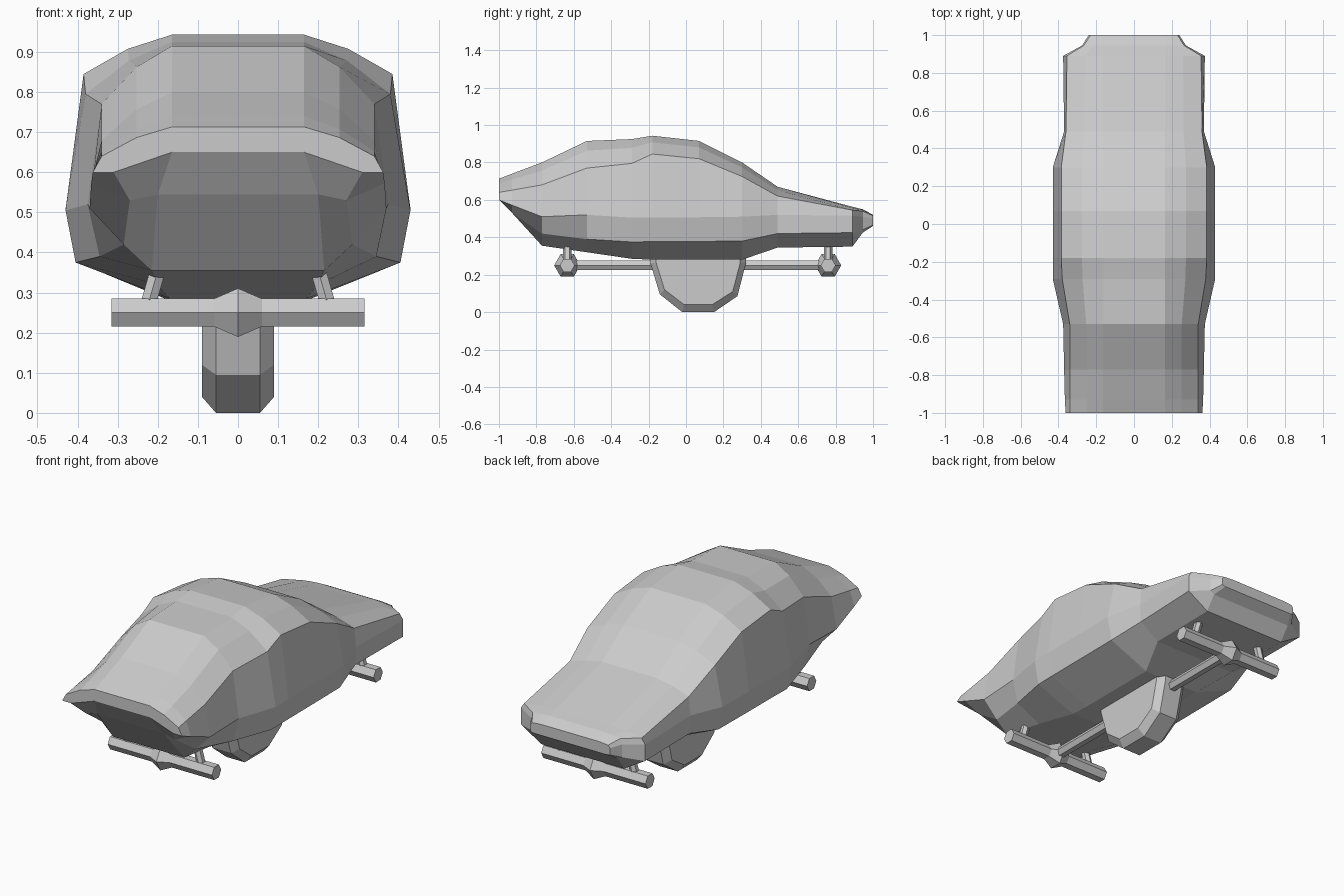
import bpy, math
from mathutils import Vector

if "Cube" in bpy.data.objects:
    bpy.data.objects.remove(bpy.data.objects["Cube"])


def make_object(name, verts, faces):
    mesh = bpy.data.meshes.new(name)
    mesh.from_pydata(verts, [], faces)
    mesh.update()
    obj = bpy.data.objects.new(name, mesh)
    bpy.context.collection.objects.link(obj)
    return obj


def loft(name, rings):
    """Skin a list of equal-length rings and cap both ends."""
    n = len(rings[0])
    verts = [p for r in rings for p in r]
    faces = [(i * n + k, i * n + (k + 1) % n, (i + 1) * n + (k + 1) % n, (i + 1) * n + k)
             for i in range(len(rings) - 1) for k in range(n)]
    faces += [tuple(reversed(range(n))), tuple(range(len(verts) - n, len(verts)))]
    obj = make_object(name, verts, faces)
    import bmesh
    bm = bmesh.new()
    bm.from_mesh(obj.data)
    bmesh.ops.recalc_face_normals(bm, faces=bm.faces)
    bm.to_mesh(obj.data)
    bm.free()
    return obj


def tube(name, start, end, stops):
    """Six-sided tube; stops are (fraction along axis, radius)."""
    a, b = Vector(start), Vector(end)
    d = (b - a).normalized()
    side = d.cross(Vector((0, 0, 1))).normalized()
    up = side.cross(d)
    rings = []
    for t, r in stops:
        rings.append([a.lerp(b, t) + side * r * math.cos(k * math.pi / 3)
                      + up * r * math.sin(k * math.pi / 3) for k in range(6)])
    return loft(name, rings)


# Hull stations: y, top z, shoulder x/z, waist x/z, lower x/z, bottom x/z
stations = [
    (-1.00, .713, .34, .64, .362, .60, .31, .60, .165, .65),
    (-.93, .74, .34, .652, .366, .572, .27, .53, .20, .545),
    (-.77, .80, .34, .68, .37, .51, .285, .42, .215, .355),
    (-.53, .915, .34, .77, .375, .52, .345, .39, .20, .32),
    (-.29, .925, .38, .795, .43, .505, .405, .375, .17, .285),
    (-.18, .943, .385, .845, .43, .507, .405, .377, .17, .28),
    (.07, .915, .385, .82, .43, .507, .405, .378, .17, .28),
    (.30, .80, .385, .725, .43, .51, .405, .38, .17, .28),
    (.49, .67, .36, .62, .37, .52, .365, .42, .25, .345),
    (.89, .563, .355, .545, .375, .515, .375, .425, .25, .35),
    (.945, .55, .265, .54, .275, .51, .275, .44, .25, .425),
    (1.00, .52, .23, .515, .24, .50, .24, .465, .22, .46),
]
rings = []
for y, tz, sx, sz, wx, wz, lx, lz, bx, bz in stations:
    half = [(.165, tz), (.165 + (sx - .165) * .5, tz - (tz - sz) * .36),
            (sx, sz), (wx, wz), (lx, lz), (bx, bz)]
    rings.append([(x, y, z) for x, z in half] + [(-x, y, z) for x, z in reversed(half)])
loft("hull", rings)

# Keel pod under the hull, with chamfered rim
outer = [(-.19, .30), (-.19, .265), (-.14, .10), (-.02, .005), (.15, .005),
         (.275, .09), (.32, .265), (.32, .30)]
outer = [(y, max(z - .005, 0)) for y, z in outer]
inner = [(-.16, .30), (-.16, .265), (-.115, .12), (-.01, .04), (.14, .04),
         (.25, .11), (.29, .265), (.29, .30)]
loft("keel_pod", [[(x, y, z) for y, z in prof] for x, prof in
                  ((-.09, inner), (-.055, outer), (.055, outer), (.09, inner))])

# Lengthwise rail
tube("long_rail", (0, -.635, .25), (0, .76, .25), [(0, .03), (1, .03)])

# Cross bars with swollen hubs, and the slanted struts holding them
for label, y in (("front", -.635), ("rear", .76)):
    tube(label + "_cross_bar", (-.315, y, .25), (.315, y, .25),
         [(0, .04), (.405, .04), (.5, .07), (.595, .04), (1, .04)])
    for side, s in (("left", -1), ("right", 1)):
        tube(f"{label}_{side}_strut", (s * .23, y, .25), (s * .19, y, .39),
             [(0, .022), (1, .022)])
